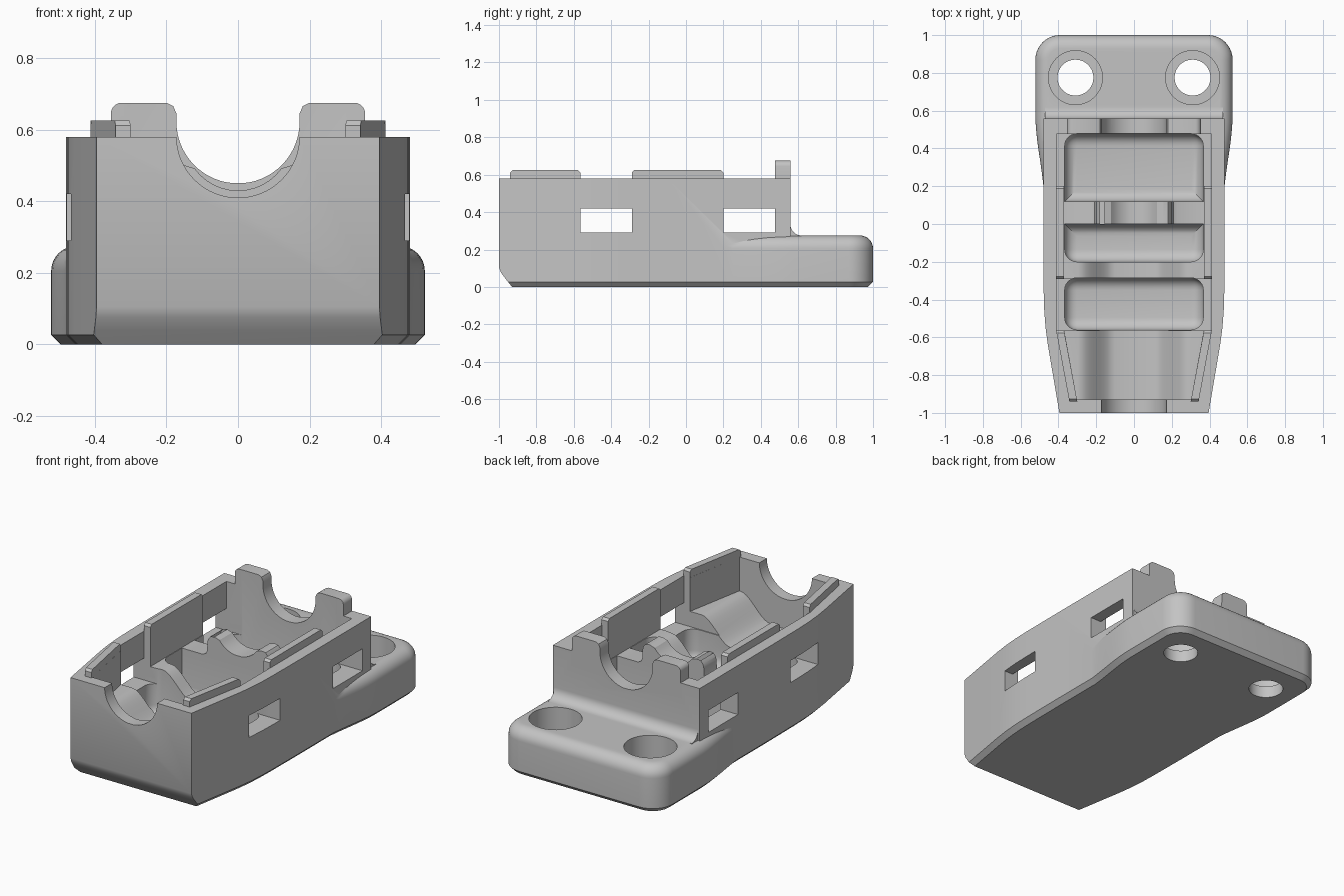
import bpy, bmesh
from math import sin, cos, pi
from mathutils import Vector

cube = bpy.data.objects.get("Cube")
if cube:
    bpy.data.objects.remove(cube, do_unlink=True)

grey = bpy.data.materials.new("plain grey")
grey.use_nodes = True
colour = (0.55, 0.55, 0.55, 1)
grey.diffuse_color = colour
grey.node_tree.nodes["Principled BSDF"].inputs["Base Color"].default_value = colour


def finish(name, bm):
    bmesh.ops.recalc_face_normals(bm, faces=bm.faces)
    mesh = bpy.data.meshes.new(name)
    bm.to_mesh(mesh)
    bm.free()
    mesh.materials.append(grey)
    obj = bpy.data.objects.new(name, mesh)
    bpy.context.scene.collection.objects.link(obj)
    return obj


def loft(name, rings):
    """Skin equal rings of points and cap both ends."""
    bm = bmesh.new()
    rows = [[bm.verts.new(p) for p in ring] for ring in rings]
    n = len(rows[0])
    for a, b in zip(rows, rows[1:]):
        for i in range(n):
            j = (i + 1) % n
            bm.faces.new((a[i], a[j], b[j], b[i]))
    bm.faces.new(rows[0])
    bm.faces.new(rows[-1])
    return finish(name, bm)


def box(name, x0, x1, y0, y1, z0, z1, radius=0, choose=None):
    """Box with optional rounding on the edges picked by a rule."""
    bm = bmesh.new()
    bmesh.ops.create_cube(bm, size=1)
    for v in bm.verts:
        v.co = ((x0 + x1) / 2 + v.co.x * (x1 - x0),
                (y0 + y1) / 2 + v.co.y * (y1 - y0),
                (z0 + z1) / 2 + v.co.z * (z1 - z0))
    if radius:
        edges = [e for e in bm.edges if choose(e)]
        bmesh.ops.bevel(bm, geom=edges, offset=radius, segments=6,
                        profile=0.5, affect='EDGES')
    return finish(name, bm)


def cylinder(name, x, y, radius, z0, z1):
    ring = [(x + radius * cos(i * pi / 24), y + radius * sin(i * pi / 24)) for i in range(48)]
    return loft(name, [[(*p, z) for p in ring] for z in (z0, z1)])


def mirrored(half):
    """Close a right-hand half outline with its mirror image."""
    return half + [(-x, y) for x, y in reversed(half)]


def inset(points, d):
    """Offset a counter-clockwise outline inwards."""
    pts = [Vector(p) for p in points]
    out = []
    for i, p in enumerate(pts):
        a = (p - pts[i - 1]).normalized()
        b = (pts[(i + 1) % len(pts)] - p).normalized()
        na, nb = Vector((-a.y, a.x)), Vector((-b.y, b.x))
        out.append(p + (na + nb) * d / (1 + na.dot(nb)))
    return out


def layered(name, outline, layers):
    return loft(name, [[(p.x, p.y, z) for p in inset(outline, d)] for z, d in layers])


def combine(target, other, operation):
    mod = target.modifiers.new("join", 'BOOLEAN')
    mod.operation, mod.solver, mod.object = operation, 'EXACT', other
    deps = bpy.context.evaluated_depsgraph_get()
    mesh = bpy.data.meshes.new_from_object(target.evaluated_get(deps))
    target.modifiers.clear()
    target.data = mesh
    bpy.data.objects.remove(other, do_unlink=True)


def smoothstep(t):
    return t * t * (3 - 2 * t)


# Tall tapered shell
shell_plan = mirrored([(0.395, -1), (0.456, -0.64), (0.468, -0.55), (0.475, -0.46),
                       (0.478, -0.36), (0.48, -0.1), (0.48, 0.558)])
housing = layered("housing", shell_plan, [(0, 0.027), (0.027, 0), (0.58, 0)])
combine(housing, loft("front_chamfer", [
    [(x, -1.1, -0.1), (x, -0.85, -0.1), (x, -0.93, 0), (x, -0.962, 0.04),
     (x, -0.988, 0.075), (x, -1, 0.105), (x, -1.1, 0.105)] for x in (-0.7, 0.7)]), 'DIFFERENCE')

# Mounting flange with flared sides and rounded top rim
flare = [(0.475 + 0.047 * smoothstep(i / 10), 0.11 + 0.047 * i) for i in range(11)]
corner = [(0.392 + 0.13 * cos(i * pi / 20), 0.87 + 0.13 * sin(i * pi / 20)) for i in range(11)]
rim = [(0.205 + 0.07 * sin(i * pi / 16), 0.07 - 0.07 * cos(i * pi / 16)) for i in range(9)]
flange = layered("flange", mirrored(flare + corner),
                 [(0, 0.027), (0.027, 0)] + rim)
combine(housing, flange, 'UNION')

# Fillet where the flange meets the rear wall
cove = [(0.618 - 0.06 * sin(i * pi / 16), 0.335 - 0.06 * cos(i * pi / 16)) for i in range(9)]
combine(housing, loft("rear_fillet", [
    [(x, y, z) for y, z in cove + [(0.5, 0.335), (0.5, 0.25), (0.618, 0.25)]]
    for x in (-0.47, 0.47)]), 'UNION')

# Rear tabs and top lips
for s in (-1, 1):
    xs = sorted((s * 0.12, s * 0.355))
    combine(housing, box("rear_tab", *xs, 0.477, 0.558, 0.5, 0.675, 0.03,
            lambda e: all(v.co.z > 0.6 and v.co.x * s > 0.2 for v in e.verts)), 'UNION')
    for y0, y1, a0, a1 in ((-0.94, -0.565, 0.30, 0.37), (-0.29, 0.2, 0.37, 0.37)):
        side = [(y0, 0.5), (y1, 0.5), (y1, 0.612), (y1 - 0.013, 0.625),
                (y0 + 0.013, 0.625), (y0, 0.612)]
        lip = loft("top_lip", [
            [(s * (a0 + (a1 - a0) * (y - y0) / (y1 - y0) + w), y, z) for y, z in side]
            for w in (0, 0.042)])
        combine(housing, lip, 'UNION')

cutters = []

# Front cradle: wavy trough, narrower towards the front wall
def trough(w):
    wave = [(0.1 + 0.0195 * i, 0.24 + 0.14 * smoothstep(i / 10)) for i in range(11)]
    return mirrored([(0.04, 0.235)] + wave + [(w, 0.38), (w, 0.8)])

def swept(name, *stations):
    cutters.append(loft(name, [[(x, y, z) for x, z in prof] for y, prof in stations]))

swept("trough", (-0.93, trough(0.302)), (-0.56, trough(0.37)), (-0.195, trough(0.37)))

# Middle rib: round saddle between two low rounded shoulders
saddle = [(0.15 * sin(i * pi / 20), 0.58 - 0.15 * cos(i * pi / 20)) for i in range(1, 7)]
shoulder = [(0.135, 0.496), (0.155, 0.502), (0.18, 0.498), (0.195, 0.48), (0.2, 0.46),
            (0.202, 0.41), (0.21, 0.39), (0.23, 0.38), (0.37, 0.38), (0.37, 0.8)]
rib = mirrored(saddle + shoulder)
swept("rib_gap", (-0.01, rib), (0.13, rib))

# Rounded pockets and the clear space above them
def low_or_corner(square_y):
    def rule(e):
        a, b = e.verts
        low = a.co.z < 0.2 and b.co.z < 0.2
        upright = abs(a.co.z - b.co.z) > 0.1 and abs(a.co.y - square_y) > 0.02
        return low or upright
    return rule

for y0, y1, square in ((-0.56, -0.285, 9), (-0.2, 0, 0), (0.12, 0.478, 0.12)):
    cutters.append(box("pocket", -0.367, 0.367, y0, y1, 0.1, 0.8, 0.065, low_or_corner(square)))
for y0, y1 in ((-0.21, 0), (0.12, 0.3)):
    cutters.append(box("clearance", -0.37, 0.37, y0, y1, 0.38, 0.8))

# Side windows with recesses inside the walls
for y0, y1 in ((-0.565, -0.29), (0.2, 0.477)):
    cutters.append(box("recess", -0.41, 0.41, y0, y1, 0.29, 0.8))
    cutters.append(box("window", -0.7, 0.7, y0, y1, 0.29, 0.42))

# Round notches in the end walls, easing outwards at tab height
def notch(radius, height):
    arc = [(radius * sin(i * pi / 32), height - radius * cos(i * pi / 32)) for i in range(1, 17)]
    return mirrored(arc + [(radius, 0.645), (radius + 0.009, 0.666),
                           (radius + 0.03, 0.676), (radius + 0.03, 0.9)])

swept("front_notch", (-1.1, notch(0.172, 0.582)), (-0.9, notch(0.172, 0.582)))
swept("rear_notch", (0.44, notch(0.172, 0.622)), (0.7, notch(0.172, 0.622)))

# Counterbored screw holes
for x in (-0.31, 0.31):
    cutters.append(cylinder("screw_hole", x, 0.775, 0.095, -0.1, 0.5))
    cutters.append(cylinder("counterbore", x, 0.775, 0.143, 0.07, 0.5))

for cutter in cutters:
    combine(housing, cutter, 'DIFFERENCE')

bpy.context.view_layer.objects.active = housing
housing.select_set(True)
bpy.ops.object.shade_smooth_by_angle(angle=0.5)
